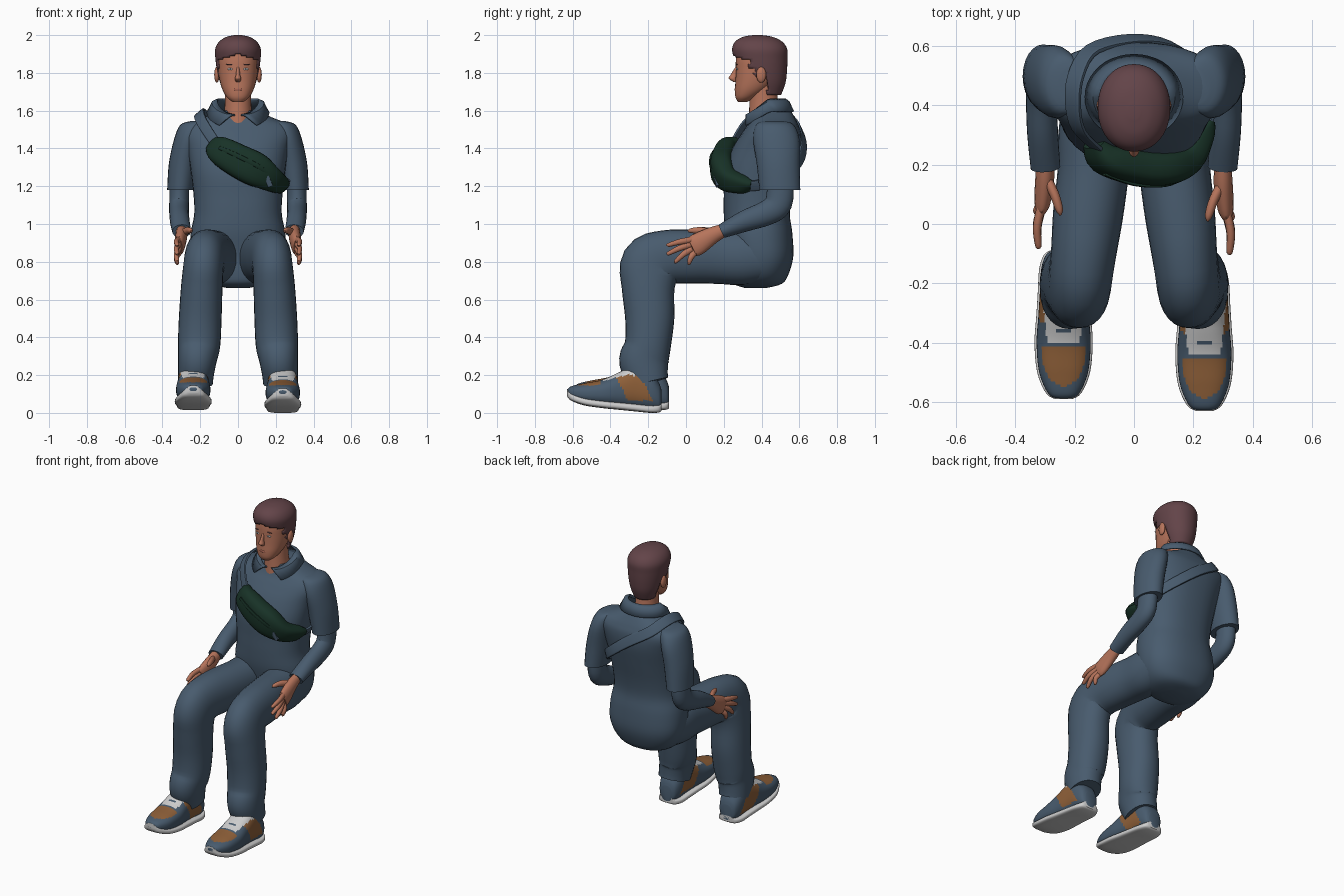
import bpy, bmesh, math
from mathutils import Vector

X, Y, Z = Vector((1, 0, 0)), Vector((0, 1, 0)), Vector((0, 0, 1))


def material(name, rgb):
    m = bpy.data.materials.new(name)
    m.diffuse_color = (*rgb, 1)
    return m


CLOTH = material("slate blue cloth", (0.065, 0.105, 0.155))
SKIN = material("skin", (0.47, 0.175, 0.105))
HAIR = material("dark brown hair", (0.125, 0.058, 0.066))
BAG = material("dark green bag", (0.009, 0.032, 0.02))
WHITE = material("off white", (0.62, 0.62, 0.62))
BROWN = material("tan leather", (0.27, 0.115, 0.04))
DARK = material("eye grey", (0.1, 0.11, 0.12))
LIP = material("lip", (0.38, 0.125, 0.085))


def finish(bm, name, mats, angle=45):
    bmesh.ops.recalc_face_normals(bm, faces=bm.faces)
    me = bpy.data.meshes.new(name)
    bm.to_mesh(me)
    bm.free()
    ob = bpy.data.objects.new(name, me)
    bpy.context.collection.objects.link(ob)
    for m in mats:
        me.materials.append(m)
    bpy.ops.object.select_all(action='DESELECT')
    ob.select_set(True)
    bpy.context.view_layer.objects.active = ob
    bpy.ops.object.shade_smooth_by_angle(angle=math.radians(angle))
    return ob


def spline(pts, k):
    """Catmull-Rom through rows of equal length."""
    out = []
    for i in range(len(pts) - 1):
        p = [pts[max(0, min(len(pts) - 1, i + j))] for j in (-1, 0, 1, 2)]
        for s in range(k):
            t = s / k
            out.append([0.5 * (2 * b + (c - a) * t + (2 * a - 5 * b + 4 * c - d) * t * t
                               + (3 * b - a - 3 * c + d) * t ** 3) for a, b, c, d in zip(*p)])
    return out + [list(pts[-1])]


def tube(name, pts, mats, n=24, k=4, axis=None, hint=lambda p: X, power=2.0, keep=None):
    """Loft superellipse rings (x, y, z, radius along hint, other radius)."""
    rows = spline(pts, k)
    cs = [Vector(r[:3]) for r in rows]
    bm = bmesh.new()
    rings = []
    for i, r in enumerate(rows):
        t = axis or (cs[min(i + 1, len(cs) - 1)] - cs[max(i - 1, 0)]).normalized()
        a = hint(cs[i])
        a = (a - t * a.dot(t)).normalized()
        b = t.cross(a)
        ring = []
        for j in range(n):
            q = 2 * math.pi * j / n
            c, s = math.cos(q), math.sin(q)
            u = math.copysign(abs(c) ** (2 / power), c) * max(r[3], .002)
            v = math.copysign(abs(s) ** (2 / power), s) * max(r[4], .002)
            ring.append(bm.verts.new(cs[i] + a * u + b * v))
        rings.append(ring)
    for r0, r1 in zip(rings, rings[1:]):
        for j in range(n):
            bm.faces.new((r0[j], r0[(j + 1) % n], r1[(j + 1) % n], r1[j]))
    bm.faces.new(rings[0])
    bm.faces.new(rings[-1])
    if keep:
        bad = [f for f in bm.faces if not keep(f.calc_center_median())]
        bmesh.ops.delete(bm, geom=bad, context='FACES')
    return finish(bm, name, mats)


def ball(name, loc, size, mat):
    bm = bmesh.new()
    bmesh.ops.create_uvsphere(bm, u_segments=16, v_segments=10, radius=1)
    bmesh.ops.scale(bm, vec=size, verts=bm.verts)
    bmesh.ops.translate(bm, vec=loc, verts=bm.verts)
    return finish(bm, name, [mat])


def side(pts, s, dy=0, dz=0):
    return [(p[0] * s, p[1] + dy, p[2] + dz, *p[3:]) for p in pts]


# Torso and pelvis
tube("torso", [(0, .37, .662, .06, .06), (0, .38, .685, .16, .13), (0, .39, .74, .22, .155), (0, .4, .83, .25, .168),
               (0, .385, .95, .25, .178), (0, .375, 1.05, .232, .175), (0, .38, 1.15, .235, .18),
               (0, .395, 1.28, .25, .192), (0, .428, 1.4, .27, .182), (0, .452, 1.48, .295, .158),
               (0, .46, 1.525, .275, .135), (0, .46, 1.56, .19, .118), (0, .455, 1.6, .1, .1)],
     [CLOTH], n=36, axis=Z, power=2.35)

# Collar, open at the front
bm = bmesh.new()
cols = []
for i in range(33):
    f = i / 32 * 2 - 1
    row = []
    for rx, ry, gap, z0, dz in ((.108, .097, .14, 1.575, .085), (.135, .115, .28, 1.572, .075),
                                (.162, .14, .66, 1.505, .09)):
        t = math.pi + f * (math.pi - gap)
        z = z0 + dz * min(1, (1 - math.cos(t)) / 1.1)
        row.append(bm.verts.new((rx * math.sin(t), .428 - ry * math.cos(t), z)))
    cols.append(row)
for a, b in zip(cols, cols[1:]):
    for j in range(2):
        bm.faces.new((a[j], a[j + 1], b[j + 1], b[j]))
collar = finish(bm, "collar", [CLOTH])
sol = collar.modifiers.new("thickness", 'SOLIDIFY')
sol.thickness, sol.offset = .01, 0

# Neck, head and hair
tube("neck", [(0, .42, 1.53, .08, .09), (0, .412, 1.64, .07, .076), (0, .41, 1.76, .07, .07)],
     [SKIN], axis=Z)
tube("head", [(0, .3, 1.647, .03, .025), (0, .315, 1.67, .058, .053), (0, .345, 1.71, .082, .086),
              (0, .37, 1.76, .097, .108), (0, .385, 1.82, .105, .122), (0, .39, 1.88, .106, .125),
              (0, .39, 1.94, .085, .11), (0, .39, 1.975, .045, .06)], [SKIN], n=32, axis=Z, power=2.2)


def hairline(c):
    if c.y < .335:
        return c.z > 1.9 - .03 * abs(c.x) / .1
    if c.y < .36:
        return c.z > 1.82
    if c.y < .385:
        return c.z > 1.775
    return c.z > (1.8 if c.y < .43 else 1.68)


hair = tube("hair", [(0, .43, 1.675, .066, .07), (0, .417, 1.74, .093, .108), (0, .404, 1.8, .109, .13),
                     (0, .396, 1.87, .119, .141), (0, .39, 1.925, .121, .146), (0, .385, 1.965, .1, .125),
                     (0, .38, 1.99, .062, .08), (0, .378, 2.0, .02, .025)],
            [HAIR], n=48, k=6, axis=Z, power=2.1, keep=hairline)
sol = hair.modifiers.new("thickness", 'SOLIDIFY')
sol.thickness, sol.offset = .02, -1

# Face
tube("nose", [(0, .274, 1.835, .007, .01), (0, .256, 1.79, .011, .02), (0, .247, 1.77, .017, .021),
              (0, .262, 1.753, .011, .012)], [SKIN], n=16, axis=Z)
ball("lips", (0, .266, 1.712), (.026, .01, .009), LIP)
for s in (1, -1):
    ball("ear", (s * .112, .398, 1.79), (.014, .026, .042), SKIN)
    ball("eye", (s * .041, .27, 1.82), (.015, .005, .006), WHITE)
    ball("iris", (s * .041, .266, 1.82), (.005, .002, .005), DARK)
    ball("eyebrow", (s * .043, .27, 1.845), (.02, .004, .003), HAIR)

for s in (1, -1):
    # Sleeve and forearm
    tube("sleeve", side([(.21, .465, 1.545, .04, .06), (.235, .47, 1.525, .07, .1),
                         (.262, .478, 1.45, .076, .122), (.289, .488, 1.32, .077, .114),
                         (.305, .497, 1.18, .07, .108)], s), [CLOTH], axis=Z)
    tube("forearm", side([(.31, .5, 1.22, .052, .07), (.312, .49, 1.11, .052, .072),
                          (.312, .43, 1.06, .052, .066), (.308, .31, 1.015, .052, .056),
                          (.298, .19, .962, .05, .038)], s), [CLOTH])

    # Hand with fingers and thumb
    dy = 0 if s > 0 else .02
    tube("palm", side([(.3, .22, .975, .026, .03), (.3, .14, .94, .032, .045), (.308, .06, .892, .028, .058),
                       (.314, .03, .876, .018, .05)], s, dy), [SKIN], n=16)
    for y0, z0, y1, z1 in ((.04, .918, -.1, .885), (.03, .893, -.1, .84),
                           (.03, .868, -.062, .798), (.045, .848, .008, .79)):
        tube("finger", side([(.312, y0, z0, .015, .018), (.326, (y0 + y1) / 2, (z0 + z1) / 2 + .005, .014, .016),
                             (.322, y1 + .008, z1 + .004, .011, .011), (.321, y1, z1, .004, .004)], s, dy),
             [SKIN], n=10)
    tube("thumb", side([(.298, .14, .95, .018, .022), (.268, .08, .965, .016, .019),
                        (.252, .03, .965, .013, .014), (.248, .01, .962, .004, .005)], s, dy), [SKIN], n=10)

    # Trouser leg
    tube("trouser_leg", side([(.13, .42, .83, .11, .13), (.13, .3, .822, .125, .145), (.138, .17, .825, .12, .142),
                              (.155, .03, .828, .118, .143), (.17, -.1, .823, .11, .145),
                              (.182, -.185, .778, .107, .163), (.192, -.2, .66, .11, .14),
                              (.2, -.192, .5, .113, .13), (.206, -.202, .36, .112, .122),
                              (.215, -.222, .28, .102, .132), (.222, -.212, .21, .095, .118),
                              (.225, -.2, .16, .092, .108)], s), [CLOTH], n=28, power=2.15)

    # Shoe: sections are (y, bottom, top, half width)
    prof = [(-.63, .09, .118, .02), (-.61, .066, .138, .052), (-.54, .04, .155, .082),
            (-.44, .025, .175, .091), (-.35, .016, .215, .085), (-.27, .008, .25, .08),
            (-.19, .0, .22, .075), (-.145, .002, .16, .06), (-.13, .01, .12, .04)]
    dy, dz = (0, 0) if s > 0 else (.04, .015)
    shoe = tube("shoe_upper", side([(.237, y, (b + t) / 2 + .006, w, (t - b) / 2 - .004) for y, b, t, w in prof],
                                   s, dy, dz), [CLOTH, BROWN, WHITE], n=56, k=8, axis=Y, power=2.4)
    for p in shoe.data.polygons:
        y, x, nz = p.center.y - dy, abs(abs(p.center.x) - .237), p.normal.z
        if nz > .3 and y < -.455 and (x / .074) ** 2 + ((y + .47) / .115) ** 2 < 1:
            p.material_index = 1
        elif nz > .3 and -.445 < y < -.27 and x < .055 + .1 * (y + .445):
            p.material_index = 0 if x < .03 and -.41 < y < -.39 else 2
        elif abs(p.normal.x) > .3 and p.center.z > .065 and abs(y + .26 + (p.center.z - .1) * .5) < .065:
            p.material_index = 1
    tube("shoe_sole", side([(.237, y, b + .02, w + .007, .02) for y, b, t, w in prof], s, dy, dz),
         [WHITE], n=32, axis=Y, power=3.5)

# Bag across the chest with its strap, zip flap and buckle
outward = lambda p: p - Vector((0, .43, 1.35))
forward = lambda p: -Y
tube("chest_bag", [(-.135, .27, 1.42, .025, .045), (-.095, .22, 1.39, .05, .075), (0, .195, 1.335, .06, .088),
                   (.1, .19, 1.285, .06, .09), (.18, .222, 1.235, .05, .065), (.225, .3, 1.21, .04, .048),
                   (.235, .345, 1.2, .022, .04)], [BAG], hint=forward, power=2.8)
tube("bag_zip_flap", [(-.1, .168, 1.405, .006, .01), (0, .134, 1.36, .006, .012), (.1, .13, 1.31, .006, .012),
                      (.16, .153, 1.265, .006, .01)], [BAG], n=12, hint=forward, power=4)
tube("bag_buckle", [(.15, .156, 1.252, .01, .014), (.172, .168, 1.2, .01, .014)],
     [CLOTH], n=12, k=1, hint=forward, power=5)
tube("bag_strap", [(-.12, .25, 1.43, .008, .028), (-.185, .315, 1.53, .008, .03), (-.205, .40, 1.58, .008, .032),
                   (-.195, .5, 1.583, .008, .034), (-.14, .588, 1.53, .009, .034), (0, .622, 1.44, .009, .034),
                   (.13, .602, 1.34, .009, .032), (.225, .52, 1.26, .008, .03), (.258, .4, 1.21, .008, .03),
                   (.24, .32, 1.2, .008, .028)], [CLOTH], n=16, hint=outward, power=5)
